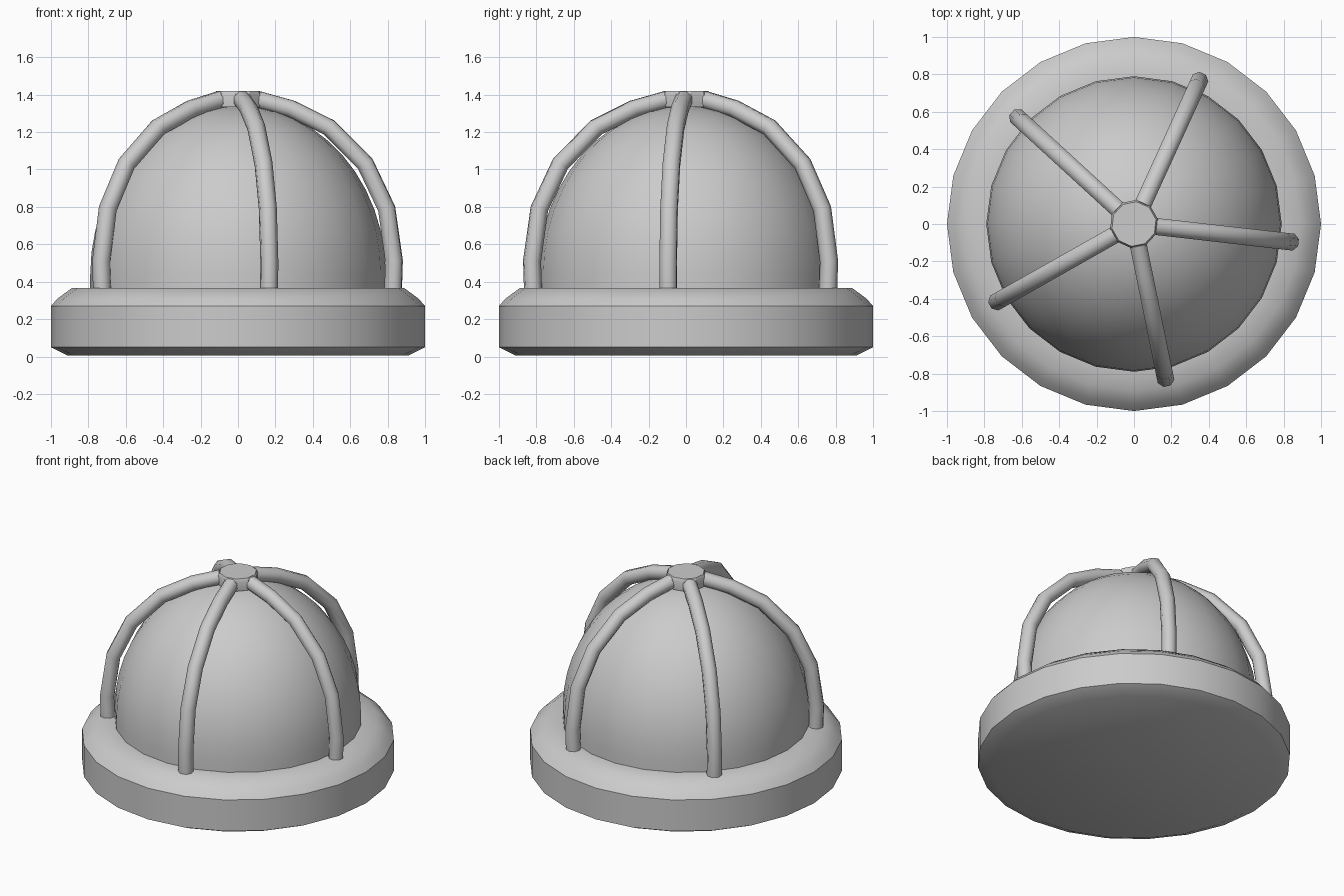
import bpy, bmesh, math
from mathutils import Vector

cube = bpy.data.objects.get("Cube")
if cube:
    bpy.data.objects.remove(cube, do_unlink=True)

grey = bpy.data.materials.new("plain_grey")
grey.use_nodes = True
grey.diffuse_color = (0.6, 0.6, 0.6, 1)
grey.node_tree.nodes["Principled BSDF"].inputs["Base Color"].default_value = (0.6, 0.6, 0.6, 1)


def finish(name, bm, angle):
    """Turn a bmesh into a shaded, coloured object."""
    bmesh.ops.remove_doubles(bm, verts=bm.verts, dist=0.0005)
    bmesh.ops.recalc_face_normals(bm, faces=bm.faces)
    mesh = bpy.data.meshes.new(name)
    bm.to_mesh(mesh)
    bm.free()
    mesh.materials.append(grey)
    obj = bpy.data.objects.new(name, mesh)
    bpy.context.collection.objects.link(obj)
    bpy.ops.object.select_all(action='DESELECT')
    obj.select_set(True)
    bpy.context.view_layer.objects.active = obj
    bpy.ops.object.shade_smooth_by_angle(angle=math.radians(angle))
    return obj


def bridge(bm, rings):
    """Join successive rings of vertices with quads."""
    for a, b in zip(rings, rings[1:]):
        n = len(a)
        for i in range(n):
            j = (i + 1) % n
            bm.faces.new((a[i], a[j], b[j], b[i]))


def lathe(name, profile, sides, angle, turn=0.0):
    """Revolve a (radius, height) profile, capping both ends."""
    bm = bmesh.new()
    rings = []
    for r, z in profile:
        steps = [turn + math.tau * i / sides for i in range(sides)]
        rings.append([bm.verts.new((r * math.cos(t), r * math.sin(t), z)) for t in steps])
    bridge(bm, rings)
    bm.faces.new(rings[0])
    bm.faces.new(rings[-1])
    return finish(name, bm, angle)


def rib(name, path, turn, radius=0.049, sides=8):
    """Sweep a round section along an arch lying in a vertical plane."""
    bm = bmesh.new()
    out = Vector((math.cos(turn), math.sin(turn), 0))
    across = Vector((-math.sin(turn), math.cos(turn), 0))
    points = [out * r + Vector((0, 0, z)) for r, z in path]
    rings = []
    for i, p in enumerate(points):
        before, after = points[max(i - 1, 0)], points[min(i + 1, len(points) - 1)]
        normal = across.cross((after - before).normalized())
        ring = []
        for k in range(sides):
            t = math.tau * (k + 0.5) / sides
            ring.append(bm.verts.new(p + radius * (across * math.cos(t) + normal * math.sin(t))))
        rings.append(ring)
    bridge(bm, rings)
    bm.faces.new(rings[0])
    bm.faces.new(rings[-1])
    return finish(name, bm, 50)


# Thick round base with chamfered rims
lathe("base_ring", [(0.91, 0.005), (1.0, 0.05), (1.0, 0.27), (0.965, 0.31),
                    (0.89, 0.365), (0.76, 0.368)], 24, 40)

# Slightly stretched dome sitting in the base
dome = [(0.79, 0.34)]
for i in range(12):
    t = math.radians(90) * i / 12
    dome.append((0.79 * math.cos(t), 0.44 + 0.9 * math.sin(t)))
lathe("dome", dome, 24, 40)

# Five arched ribs
arch = [(0.835, 0.36), (0.84, 0.51), (0.80, 0.79), (0.685, 1.03),
        (0.49, 1.225), (0.285, 1.325), (0.11, 1.373)]
first = math.radians(-6.5)
for i in range(5):
    rib(f"rib_{i + 1}", arch, first + math.tau * i / 5)

# Crown hub joining the ribs
lathe("crown_hub", [(0.125, 1.335), (0.13, 1.40), (0.12, 1.42)], 10, 30, first + math.tau / 20)
